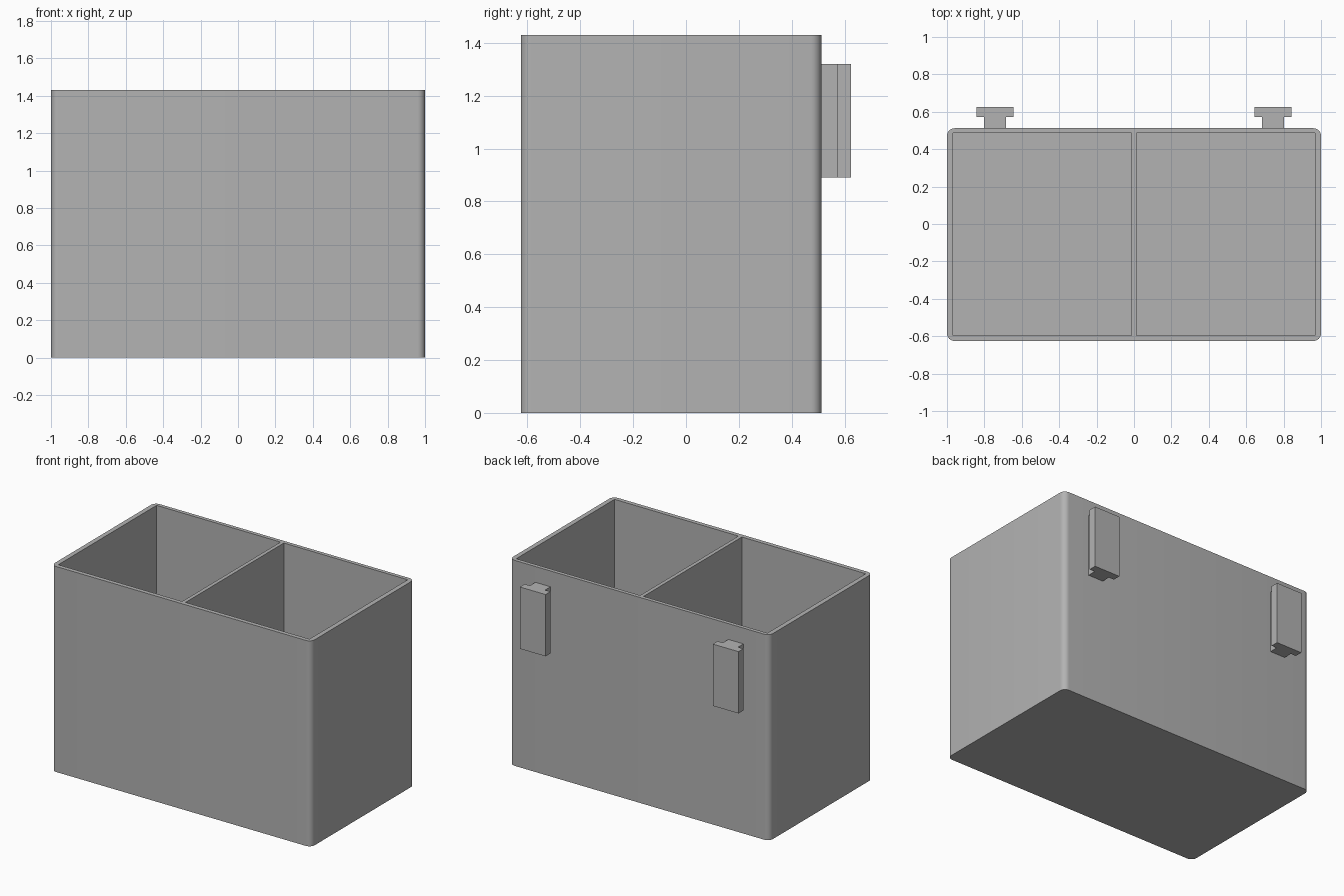
import bpy
import bmesh
from mathutils import Vector

if "Cube" in bpy.data.objects:
    bpy.data.objects.remove(bpy.data.objects["Cube"], do_unlink=True)

grey = bpy.data.materials.new("plain grey")
grey.use_nodes = True
grey.diffuse_color = (0.45, 0.45, 0.45, 1)
grey.node_tree.nodes["Principled BSDF"].inputs["Base Color"].default_value = grey.diffuse_color

WIDTH, HEIGHT = 2.0, 1.43
FRONT, BACK = -0.625, 0.512
WALL, DIVIDER, FLOOR = 0.033, 0.026, 0.03
CORNER = 0.04


def add_object(name, bm):
    mesh = bpy.data.meshes.new(name)
    bm.to_mesh(mesh)
    bm.free()
    mesh.materials.append(grey)
    obj = bpy.data.objects.new(name, mesh)
    bpy.context.collection.objects.link(obj)
    return obj


def box(name, low, high, corner=0):
    """Box between two corners, with optional rounded upright edges."""
    low, high = Vector(low), Vector(high)
    bm = bmesh.new()
    bmesh.ops.create_cube(bm, size=1)
    for v in bm.verts:
        v.co = (low + high) / 2 + v.co * (high - low)
    if corner:
        upright = [e for e in bm.edges
                   if abs(e.verts[0].co.z - e.verts[1].co.z) > 0.01]
        bmesh.ops.bevel(bm, geom=upright, offset=corner, segments=8,
                        profile=0.5, affect='EDGES')
    return add_object(name, bm)


def prism(name, outline, bottom, top):
    """Upright extrusion of a flat outline."""
    bm = bmesh.new()
    face = bm.faces.new([bm.verts.new((x, y, bottom)) for x, y in outline])
    extruded = bmesh.ops.extrude_face_region(bm, geom=[face])["geom"]
    bmesh.ops.translate(bm, vec=(0, 0, top - bottom),
                        verts=[v for v in extruded if isinstance(v, bmesh.types.BMVert)])
    bmesh.ops.recalc_face_normals(bm, faces=bm.faces)
    return add_object(name, bm)


# Rounded bin body
body = box("bin_body", (-WIDTH / 2, FRONT, 0), (WIDTH / 2, BACK, HEIGHT), CORNER)

# Two open compartments either side of the divider
for side, label in ((-1, "right"), (1, "left")):
    ends = sorted((side * DIVIDER / 2, side * (WIDTH / 2 - WALL)))
    cutter = box(label + "_compartment_cutter",
                 (ends[0], FRONT + WALL * 0.9, FLOOR),
                 (ends[1], BACK - WALL * 0.8, HEIGHT + 0.1))
    cutter.hide_render = True
    cut = body.modifiers.new(label + " compartment", 'BOOLEAN')
    cut.operation = 'DIFFERENCE'
    cut.solver = 'EXACT'
    cut.object = cutter
    bpy.context.view_layer.objects.active = body
    bpy.ops.object.modifier_apply(modifier=cut.name)
    bpy.data.objects.remove(cutter, do_unlink=True)

# Smooth corners, sharp rims
bpy.ops.object.select_all(action='DESELECT')
body.select_set(True)
bpy.context.view_layer.objects.active = body
bpy.ops.object.shade_smooth_by_angle(angle=0.6)

# T-shaped hanging hooks on the back
STEM, PLATE = 0.058, 0.099
PLATE_FRONT, PLATE_BACK = 0.572, 0.625
half = [(STEM, BACK), (STEM, PLATE_FRONT), (PLATE, PLATE_FRONT), (PLATE, PLATE_BACK)]
for side, label in ((-1, "right"), (1, "left")):
    outline = half + [(-x, y) for x, y in reversed(half)]
    prism(label + "_hook", [(x + side * 0.743, y) for x, y in outline], 0.89, 1.32)
